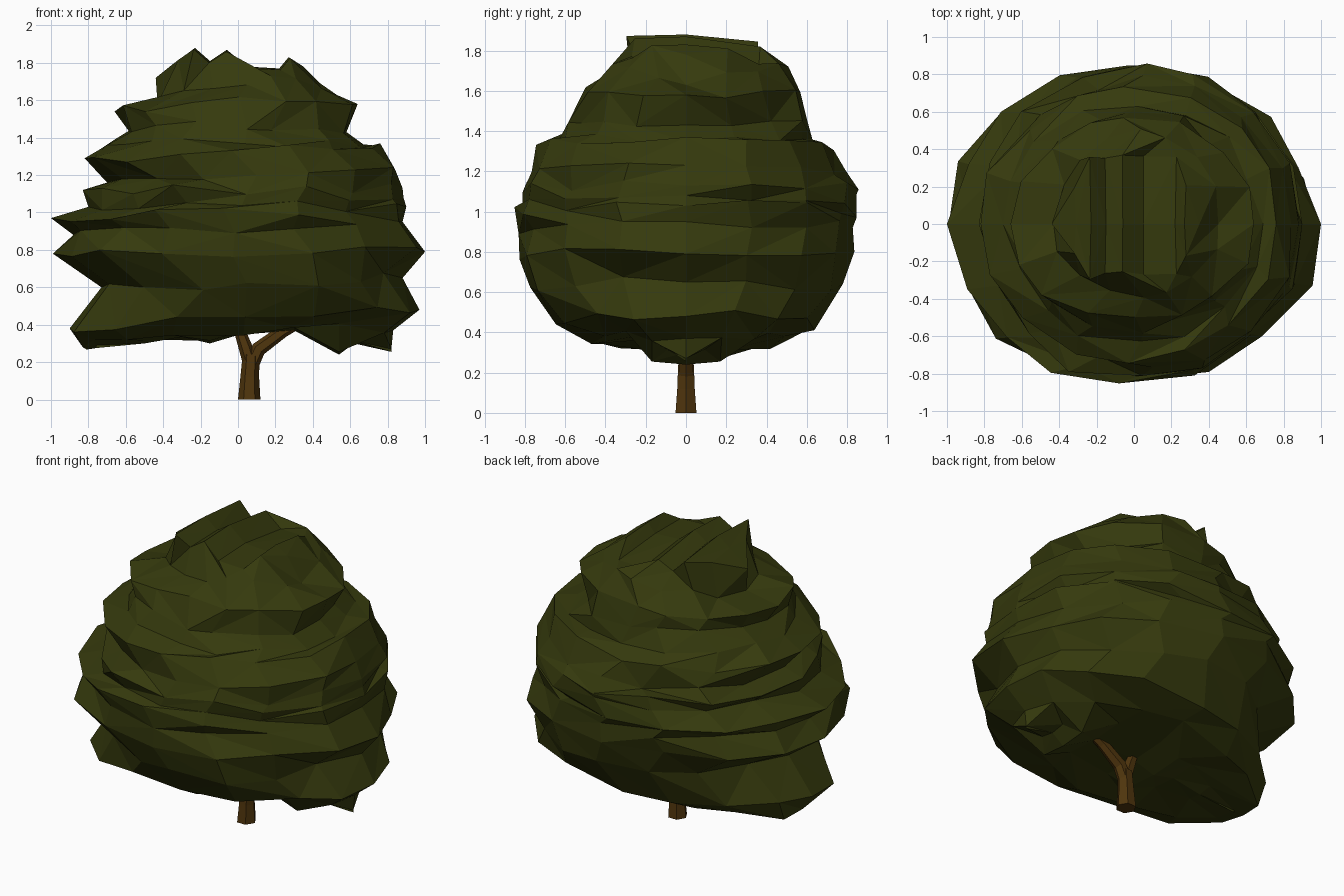
import bpy, bmesh, math, random
from mathutils import Vector

if "Cube" in bpy.data.objects:
    bpy.data.objects.remove(bpy.data.objects["Cube"])

random.seed(11)


def material(name, rgb):
    m = bpy.data.materials.new(name)
    m.diffuse_color = (*rgb, 1)
    m.use_nodes = True
    m.node_tree.nodes["Principled BSDF"].inputs["Base Color"].default_value = m.diffuse_color
    return m


leaf = material("leaf green", (0.036, 0.042, 0.004))
bark = material("bark brown", (0.08, 0.036, 0.004))


def finish(bm, name, mat):
    bmesh.ops.remove_doubles(bm, verts=bm.verts, dist=0.001)
    bmesh.ops.recalc_face_normals(bm, faces=bm.faces)
    me = bpy.data.meshes.new(name)
    bm.to_mesh(me)
    bm.free()
    me.materials.append(mat)
    ob = bpy.data.objects.new(name, me)
    bpy.context.collection.objects.link(ob)
    return ob


def quad(bm, a, b, c, d):
    """A quad split along a random diagonal, for the faceted leaf look."""
    tris = ((a, b, c), (a, c, d)) if random.random() < .5 else ((a, b, d), (b, c, d))
    for t in tris:
        bm.faces.new(t)


# Crown: front outline as a bottom edge, a top crest and pairs of side tips
bottom = [(-.76, .275), (-.50, .30), (-.30, .335), (-.15, .30), (0, .345),
          (.30, .37), (.54, .24), (.62, .30), (.82, .255)]
crest = [(-.44, 1.72), (-.31, 1.82), (-.23, 1.88), (-.15, 1.81), (-.06, 1.87),
         (.05, 1.78), (.22, 1.77), (.27, 1.83), (.35, 1.78)]
# rows: left x, left z, right x, right z, middle lift, front depth, back depth
rows = [
    (-.83, .28, .83, .37, .03, .45, .47),
    (-.90, .38, .97, .48, .01, .65, .64),
    (-.73, .60, .88, .65, 0, .79, .77),
    (-.99, .78, 1.0, .79, 0, .835, .83),
    (-.88, .88, .88, .95, 0, .82, .85),
    (-1.0, .97, .90, 1.03, 0, .87, .86),
    (-.80, 1.03, .885, 1.08, 0, .83, .85),
    (-.83, 1.12, .88, 1.13, 0, .83, .85),
    (-.70, 1.16, .84, 1.23, 0, .78, .80),
    (-.82, 1.29, .76, 1.37, -.01, .73, .74),
    (-.70, 1.36, .69, 1.35, .02, .64, .65),
    (-.58, 1.43, .58, 1.43, .04, .58, .61),
    (-.66, 1.54, .64, 1.58, .03, .51, .57),
    (-.43, 1.58, .45, 1.63, .10, .40, .51),
]
COLS = 9
bm = bmesh.new()


def half(side):
    """One half of the crown: side -1 is the front, 1 the back."""
    arc = [math.pi * c / (COLS - 1) for c in range(COLS)]
    grid = [[Vector((x, 0, z)) for x, z in bottom],
            [Vector((x, side * .24 * math.sin(a), z + .015))
             for (x, z), a in zip(bottom, arc)]]
    for lx, lz, rx, rz, lift, front, back in rows:
        line = []
        for c, a in enumerate(arc):
            t = (1 - math.cos(a)) / 2
            s = math.sin(a)
            p = Vector((lx + (rx - lx) * t, side * (front if side < 0 else back) * s,
                        lz + (rz - lz) * t + lift * s))
            if 0 < c < COLS - 1:
                p += Vector((random.uniform(-.05, .05), random.uniform(-.025, .02),
                             random.uniform(-.03, .03)))
            line.append(p)
        grid.append(line)
    depth, drop = (.28, .01) if side < 0 else (.34, .05)
    grid.append([Vector((x * 1.03, side * depth * min(1, 1.5 * math.sin(a)) + random.uniform(-.04, .04) * math.sin(a),
                         z - drop * math.sin(a)))
                 if 0 < c < COLS - 1 else Vector((x, 0, z))
                 for c, ((x, z), a) in enumerate(zip(crest, arc))])
    grid.append([Vector((x, 0, z)) for x, z in crest])
    vs = [[bm.verts.new(p) for p in line] for line in grid]
    for a, b in zip(vs, vs[1:]):
        for c in range(COLS - 1):
            quad(bm, a[c], a[c + 1], b[c + 1], b[c])


half(-1)
half(1)
finish(bm, "crown", leaf)


# Trunk and branches: tapered six-sided tubes along (x, z, radius) paths
def limb(name, path, sides=6):
    bm = bmesh.new()
    pts = [Vector((x, 0, z)) for x, z, r in path]
    loops = []
    for i, p in enumerate(pts):
        d = (pts[min(i + 1, len(pts) - 1)] - pts[max(i - 1, 0)]).normalized()
        if p.z == 0:
            d = Vector((0, 0, 1))
        across, r = Vector((d.z, 0, -d.x)), path[i][2]
        loops.append([bm.verts.new(p + across * r * math.cos(a) + Vector((0, r * math.sin(a), 0)))
                      for a in (2 * math.pi * j / sides for j in range(sides))])
    for a, b in zip(loops, loops[1:]):
        for i in range(sides):
            j = (i + 1) % sides
            bm.faces.new((a[i], a[j], b[j], b[i]))
    bm.faces.new(loops[0])
    bm.faces.new(loops[-1])
    finish(bm, name, bark)


limb("trunk", [(.06, 0, .06), (.063, .12, .05), (.07, .24, .045)])
limb("right_branch", [(.068, .18, .042), (.11, .27, .04), (.24, .365, .034), (.34, .42, .03)])
limb("left_branch", [(.07, .18, .04), (.04, .28, .037), (.008, .37, .03), (-.02, .45, .028)])
